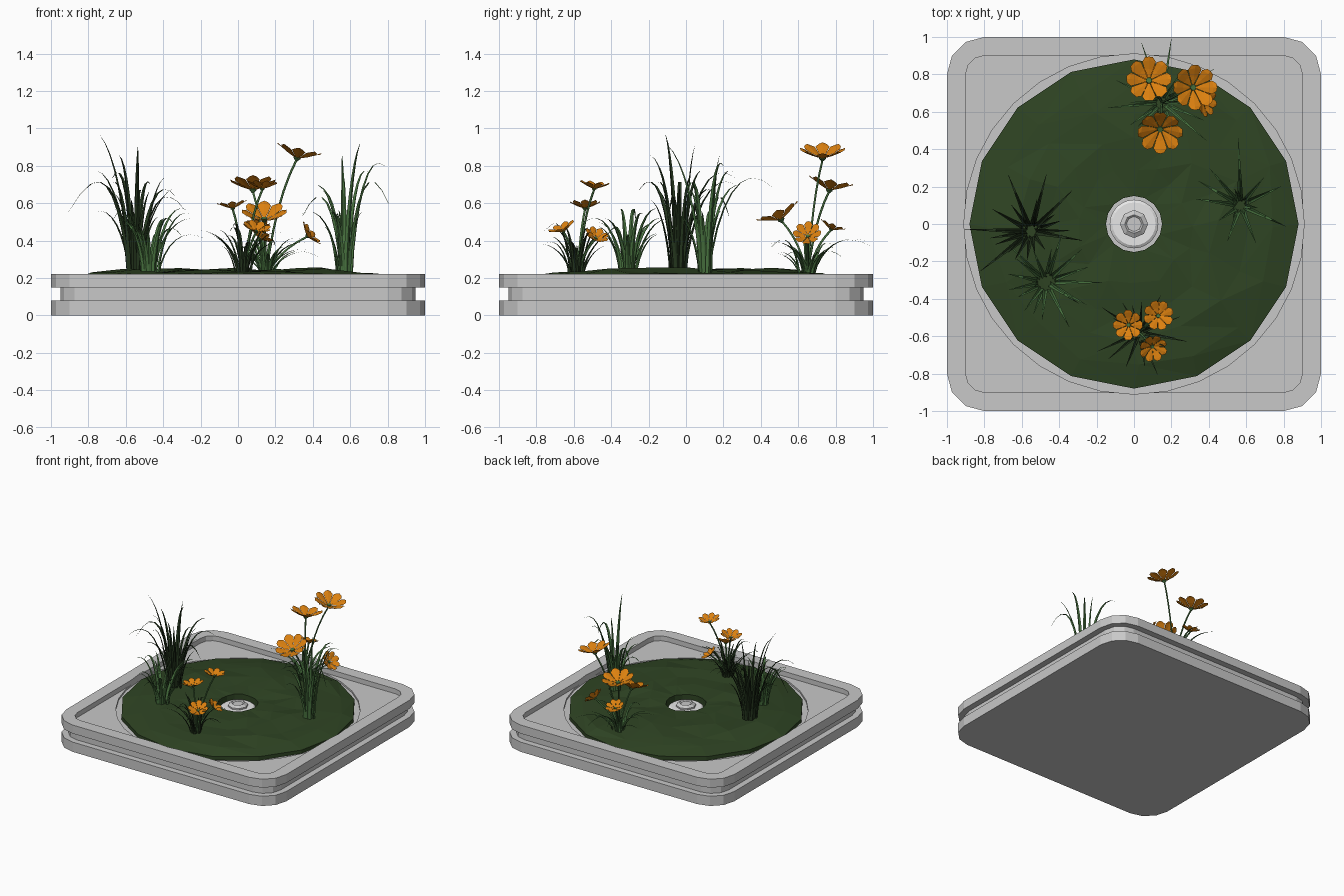
import bpy, bmesh, math, random
from mathutils import Vector

random.seed(7)
cube = bpy.data.objects.get("Cube")
if cube:
    bpy.data.objects.remove(cube, do_unlink=True)


def material(name, rgb):
    m = bpy.data.materials.new(name)
    m.use_nodes = True
    m.diffuse_color = (*rgb, 1)
    m.node_tree.nodes["Principled BSDF"].inputs["Base Color"].default_value = (*rgb, 1)
    return m


STONE = material("pale stone", (0.58, 0.58, 0.58))
WHITE = material("white fitting", (0.8, 0.8, 0.8))
TURF = material("dark turf", (0.028, 0.058, 0.017))
LIGHT = material("light leaf", (0.065, 0.17, 0.05))
DARK = material("dark leaf", (0.018, 0.037, 0.013))
ORANGE = material("orange petal", (0.72, 0.22, 0.005))


def finish(name, bm, mat, fix=True):
    if fix:
        bmesh.ops.recalc_face_normals(bm, faces=bm.faces)
    mesh = bpy.data.meshes.new(name)
    bm.to_mesh(mesh)
    bm.free()
    mesh.materials.append(mat)
    ob = bpy.data.objects.new(name, mesh)
    bpy.context.collection.objects.link(ob)
    return ob


def loft(bm, rings, caps=True, closed=True):
    """Skin a list of equally long point rows."""
    rows = [[bm.verts.new(p) for p in ring] for ring in rings]
    n = len(rows[0])
    for a, b in zip(rows, rows[1:]):
        for i in range(n if closed else n - 1):
            j = (i + 1) % n
            bm.faces.new((a[i], a[j], b[j], b[i]))
    if caps:
        bm.faces.new(rows[0])
        bm.faces.new(rows[-1])


def circle(r, z, n):
    return [(r * math.cos(math.tau * i / n), r * math.sin(math.tau * i / n), z) for i in range(n)]


def rounded_square(r, z):
    """Square with corner centres at 0.8 and three-sided corners of radius r."""
    pts = []
    for q in range(4):
        mid = math.radians(45 + 90 * q)
        cx, cy = math.copysign(0.8, math.cos(mid)), math.copysign(0.8, math.sin(mid))
        for k in range(4):
            a = math.radians(90 * q + 30 * k)
            pts.append((cx + r * math.cos(a), cy + r * math.sin(a), z))
    return pts


# Tray with a grooved side, raised rim and round planting recess
bm = bmesh.new()
profile = [(.2, 0), (.2, .08), (.15, .08), (.15, .15), (.2, .15), (.2, .22), (.1, .22), (.1, .18)]
loft(bm, [rounded_square(r, z) for r, z in profile])
tray = finish("tray", bm, STONE)

bm = bmesh.new()
loft(bm, [circle(0.91, 0.165, 32), circle(0.91, 0.4, 32)])
cutter = finish("recess_cutter", bm, STONE)
cutter.hide_render = True
cut = tray.modifiers.new("recess", "BOOLEAN")
cut.operation, cut.solver, cut.object = "DIFFERENCE", "EXACT", cutter
bpy.context.view_layer.objects.active = tray
tray.select_set(True)
bpy.ops.object.modifier_apply(modifier="recess")
bpy.data.objects.remove(cutter, do_unlink=True)

# Faceted turf with an uneven surface and a hole in the middle
bm = bmesh.new()
rings = [circle(0.15, 0.165, 16)]
for r, z, jitter in [(.15, .235, .004), (.3, .24, .013), (.46, .24, .016), (.62, .238, .014),
                     (.76, .222, .01), (.88, .195, .004)]:
    shift = 0.03 if 0.2 < r < 0.8 else 0
    ring = []
    for x, y, h in circle(r, z, 16):
        ring.append((x + random.uniform(-shift, shift), y + random.uniform(-shift, shift),
                     h + random.uniform(-jitter, jitter)))
    rings.append(ring)
rings.append(circle(0.88, 0.165, 16))
loft(bm, rings, caps=False)
bmesh.ops.triangulate(bm, faces=[f for f in bm.faces if f.calc_center_median().z > 0.2])
finish("turf", bm, TURF)

# Central washer and nozzle
bm = bmesh.new()
loft(bm, [circle(.13, .16, 24), circle(.13, .2, 24), circle(.115, .21, 24)])
finish("washer", bm, WHITE)
bm = bmesh.new()
loft(bm, [circle(.075, .205, 8), circle(.075, .222, 8), circle(.05, .238, 8), circle(.04, .23, 8)])
finish("nozzle", bm, STONE)


# Arching, folded grass blades: (direction, reach, height, bend) for each
def grass(name, x, y, blades, width, mat):
    bm = bmesh.new()
    steps = 8
    for angle, reach, height, bend in blades:
        a = math.radians(angle)
        out = Vector((math.cos(a), math.sin(a), 0))
        side = Vector((-out.y, out.x, 0))
        root = Vector((x, y, 0.215)) + out * random.uniform(0.015, 0.045)
        top = math.sin(min(bend, math.pi / 2))
        rows = []
        for i in range(steps + 1):
            t = i / steps
            p = root + out * reach * t ** 1.5
            p.z += height * math.sin(bend * t) / top
            w = width * (0.06 + 0.94 * (1 - t ** 1.6))
            fold = out * w * 0.35
            rows.append([p - side * w / 2, p + fold, p + side * w / 2])
        loft(bm, rows, caps=False, closed=False)
    return finish(name, bm, mat, fix=False)


def tuft(count, reach, height, bend):
    """Evenly spread blades with random size; each range is (low, high)."""
    return [(360 * i / count + random.uniform(-12, 12), random.uniform(*reach),
             random.uniform(*height), random.uniform(*bend)) for i in range(count)]


tall_left = [(200, .17, .75, 1.3), (80, .06, .69, 1.3), (178, .34, .5, 2.4), (112, .3, .55, 1.9),
             (75, .28, .5, 1.8), (45, .28, .46, 2.0), (350, .26, .42, 2.2), (218, .3, .5, 2.0),
             (150, .2, .56, 1.5), (20, .12, .52, 1.4), (280, .1, .6, 1.4), (240, .15, .64, 1.5)]
tall_right = [(292, .2, .7, 1.3), (92, .34, .52, 2.0), (130, .24, .48, 1.7), (150, .24, .42, 2.3),
              (335, .24, .5, 2.3), (50, .17, .56, 1.7), (25, .2, .6, 1.8), (172, .22, .34, 1.9),
              (100, .05, .64, 1.3), (215, .12, .45, 1.6), (250, .18, .34, 1.7)]
grass("tall_grass_right_side", -.55, -.04, tall_left + tuft(8, (.05, .2), (.3, .5), (1.3, 1.8)), .03, DARK)
grass("tall_grass_left_side", .57, .1, tall_right + tuft(6, (.03, .08), (.25, .4), (1.2, 1.5)), .03, LIGHT)
grass("short_grass", -.47, -.31, tuft(17, (.13, .27), (.2, .36), (1.5, 2.2)), .028, LIGHT)
grass("front_leaves", .03, -.58, tuft(18, (.08, .3), (.15, .28), (1.3, 2.0)), .022, DARK)
grass("back_leaves", .15, .65, tuft(17, (.12, .32), (.1, .2), (1.5, 2.3)), .024, LIGHT)


# Flowers: cupped blossoms of eight ridged petals on curved stems
def blossom(name, centre, radius, tilt):
    bm = bmesh.new()
    facing = Vector((*tilt, 1)).to_track_quat("Z", "Y")
    rows = [(.1, 16), (.5, 22), (.85, 21), (1, 10)]
    for k in range(8):
        strip = []
        for t, half in rows:
            row = []
            for s in (-1, 0, 1):
                a = math.radians(45 * k + s * half)
                lift = 0.42 * t ** 1.3 - 0.18 + (0 if s else 0.07 * t)
                p = Vector((t * math.cos(a), t * math.sin(a), lift)) * radius
                row.append(centre + facing @ p)
            strip.append(row)
        loft(bm, strip, caps=False, closed=False)
    ob = finish(name, bm, ORANGE, fix=False)
    # Small green heart under and inside the petals
    bm = bmesh.new()
    heart = []
    for r, h in [(.05, -.3), (.16, -.18), (.13, -.09)]:
        heart.append([centre + facing @ (Vector(p) * radius) for p in circle(r, h, 8)])
    loft(bm, heart)
    finish(name + "_heart", bm, LIGHT)
    return centre + facing @ Vector((0, 0, -0.25 * radius))


def flowers(name, x, y, heads):
    root = Vector((x, y, 0.21))
    curve = bpy.data.curves.new(name + "_stems", "CURVE")
    curve.dimensions = "3D"
    curve.bevel_depth, curve.bevel_resolution = 0.006, 1
    for i, (pos, radius, tilt) in enumerate(heads):
        end = blossom(f"{name}_blossom_{i + 1}", Vector(pos), radius, tilt)
        control = root.lerp(end, 0.3)
        control.z = root.z + 0.65 * (end.z - root.z)
        spline = curve.splines.new("POLY")
        spline.points.add(6)
        for j, pt in enumerate(spline.points):
            t = j / 6
            pt.co = (*root.lerp(control, t).lerp(control.lerp(end, t), t), 1)
    curve.materials.append(LIGHT)
    ob = bpy.data.objects.new(name + "_stems", curve)
    bpy.context.collection.objects.link(ob)
    bpy.ops.object.select_all(action="DESELECT")
    ob.select_set(True)
    bpy.context.view_layer.objects.active = ob
    bpy.ops.object.convert(target="MESH")


flowers("back_flower", .15, .65, [
    ((.08, .77, .69), .12, (0, .2)), ((.32, .73, .86), .12, (.25, 0)),
    ((.14, .5, .53), .12, (0, -.45)), ((.38, .65, .43), .075, (1.3, -.2)),
    ((.1, .78, .47), .07, (0, .4))])
flowers("front_flower", .03, -.58, [
    ((-.03, -.54, .585), .08, (-.12, 0)), ((.13, -.49, .69), .08, (.05, .1)),
    ((.1, -.66, .46), .075, (.2, -.4)), ((.12, -.48, .42), .065, (.7, .4))])
